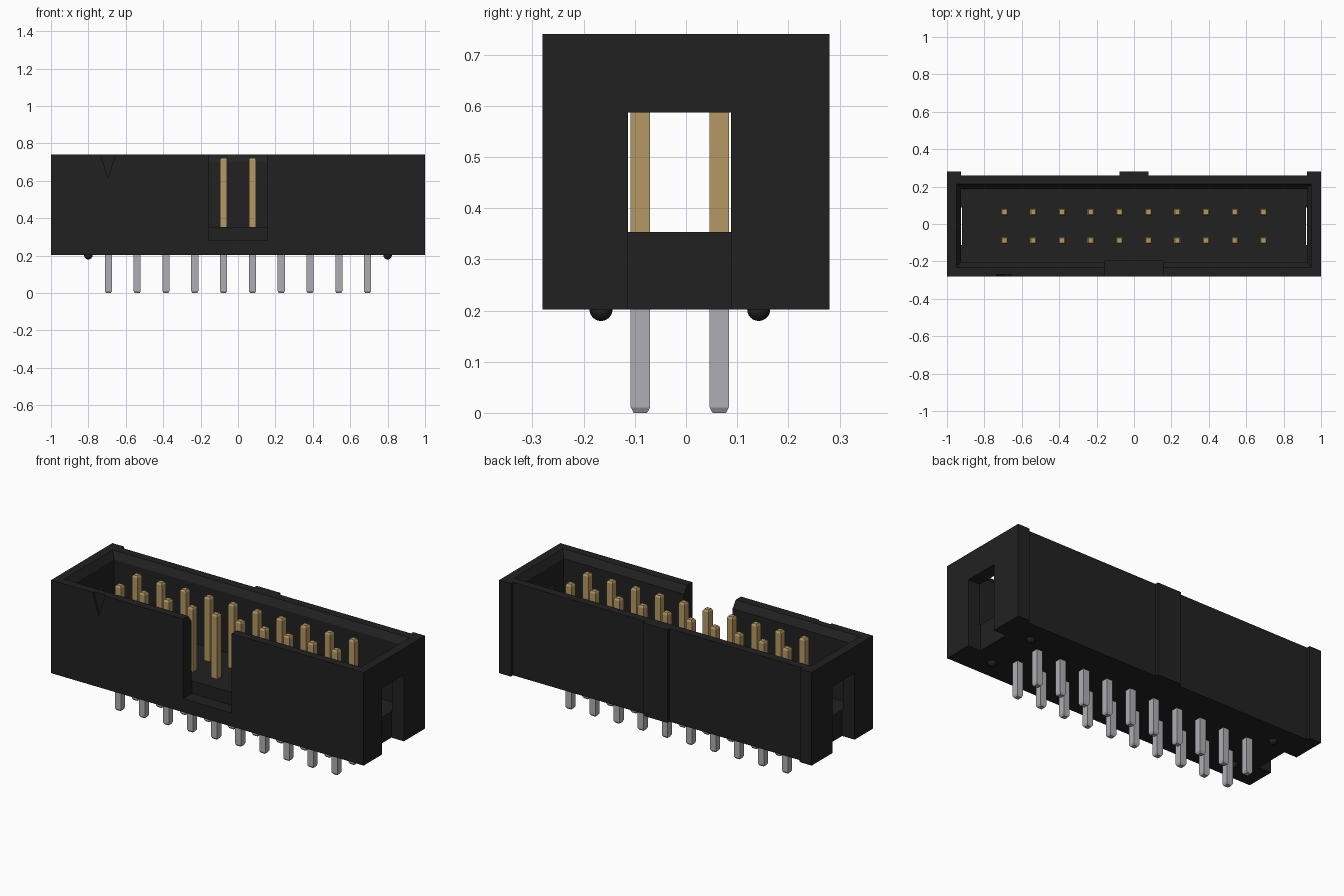
import bpy, bmesh, math

if "Cube" in bpy.data.objects:
    bpy.data.objects.remove(bpy.data.objects["Cube"])


def material(name, rgb):
    m = bpy.data.materials.new(name)
    m.diffuse_color = (*rgb, 1)
    m.use_nodes = True
    m.node_tree.nodes["Principled BSDF"].inputs["Base Color"].default_value = m.diffuse_color
    return m


black = material("black plastic", (0.0155, 0.0155, 0.0155))
gold = material("gold plating", (0.46, 0.315, 0.125))
tin = material("tin plating", (0.43, 0.43, 0.455))


def loft(name, rings, mats):
    """Solid from a stack of rings with equal point counts."""
    bm = bmesh.new()
    layers = [[bm.verts.new(p) for p in ring] for ring in rings]
    n = len(layers[0])
    for a, b in zip(layers, layers[1:]):
        for i in range(n):
            j = (i + 1) % n
            bm.faces.new((a[i], a[j], b[j], b[i]))
    bm.faces.new(layers[0][::-1])
    bm.faces.new(layers[-1])
    bmesh.ops.recalc_face_normals(bm, faces=bm.faces)
    me = bpy.data.meshes.new(name)
    bm.to_mesh(me)
    bm.free()
    for m in mats:
        me.materials.append(m)
    ob = bpy.data.objects.new(name, me)
    bpy.context.collection.objects.link(ob)
    return ob


def rect(x0, x1, y0, y1, z):
    return [(x0, y0, z), (x1, y0, z), (x1, y1, z), (x0, y1, z)]


def box(name, x0, x1, y0, y1, z0, z1):
    return loft(name, [rect(x0, x1, y0, y1, z0), rect(x0, x1, y0, y1, z1)], [black])


# Shroud: plan outline with three ribs on the back, extruded upward
BOTTOM, TOP, FLOOR = 0.202, 0.74, 0.353
F, B, R = -0.28, 0.26, 0.28
plan = [(-1, F), (1, F), (1, R), (0.925, R), (0.925, B), (0.077, B), (0.077, R),
        (-0.077, R), (-0.077, B), (-0.925, B), (-0.925, R), (-1, R)]
shroud = loft("shroud", [[(x, y, z) for x, y in plan] for z in (BOTTOM, TOP)], [black])

# Cutters: cavity with bevelled rim, key slot, end windows, pin one mark
cavity = loft("cavity_cutter", [
    rect(-0.925, 0.925, -0.203, 0.188, FLOOR),
    rect(-0.925, 0.925, -0.203, 0.188, 0.70),
    rect(-0.95, 0.95, -0.232, 0.213, TOP),
    rect(-0.95, 0.95, -0.232, 0.213, TOP + 0.1)], [black])
key_slot = box("key_slot_cutter", -0.156, 0.156, -0.4, -0.199, 0.28, 0.9)
windows = [box("end_window_cutter", min(s * 0.92, s * 1.1), max(s * 0.92, s * 1.1),
               -0.113, 0.088, 0.1, 0.587) for s in (-1, 1)]
tri = [(-0.741, 0.76), (-0.695, 0.615), (-0.649, 0.76)]
mark = loft("mark_cutter", [[(x, y, z) for x, z in tri] for y in (-0.3, -0.269)], [black])

cutters = [cavity, key_slot, *windows, mark]
for c in cutters:
    c.hide_render = True
    mod = shroud.modifiers.new(c.name, "BOOLEAN")
    mod.operation = "DIFFERENCE"
    mod.solver = "EXACT"
    mod.object = c

# Bake the cuts and drop the cutters
bpy.context.view_layer.update()
graph = bpy.context.evaluated_depsgraph_get()
baked = bpy.data.meshes.new_from_object(shroud.evaluated_get(graph))
shroud.modifiers.clear()
shroud.data = baked
for c in cutters:
    bpy.data.objects.remove(c)

# Pins: square posts with bevelled tips, tin below the floor and gold above
W, TIP, PITCH = 0.019, 0.013, 0.154


def pin(x, y):
    steps = [(0, TIP), (0.011, W), (0.28, W), (0.712, W), (0.723, TIP)]
    ob = loft("pin", [rect(x - h, x + h, y - h, y + h, z) for z, h in steps], [tin, gold])
    for p in ob.data.polygons:
        p.material_index = 1 if p.center.z > 0.28 else 0


for col in range(10):
    for y in (-0.089, 0.065):
        pin((col - 4.5) * PITCH, y)

# Round standoff bumps under the body
for x in (-0.8, 0.8):
    for y in (-0.166, 0.142):
        bpy.ops.mesh.primitive_uv_sphere_add(segments=20, ring_count=12, radius=0.0225,
                                             location=(x, y, BOTTOM))
        bump = bpy.context.object
        bump.name = "standoff_bump"
        bump.data.materials.append(black)
        bpy.ops.object.shade_smooth()
